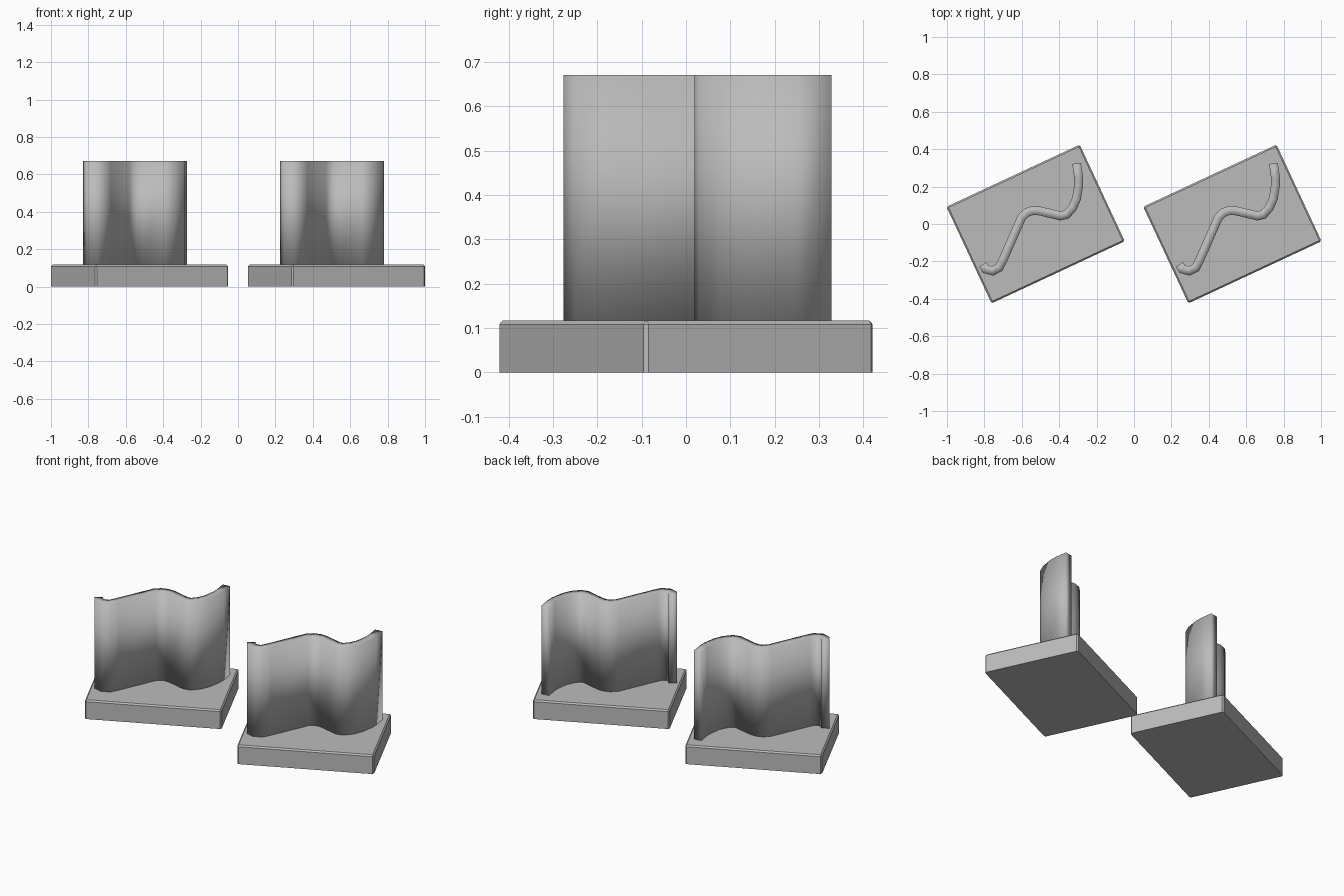
import bpy, bmesh, math
from mathutils import Matrix

default_cube = bpy.data.objects.get("Cube")
if default_cube:
    bpy.data.objects.remove(default_cube)

BASE_TOP, WALL_TOP = 0.117, 0.67

grey = bpy.data.materials.new("plain_grey")
grey.use_nodes = True
colour = (0.5, 0.5, 0.5, 1)
grey.diffuse_color = colour
grey.node_tree.nodes["Principled BSDF"].inputs["Base Color"].default_value = colour


def add_object(name, bm, x):
    mesh = bpy.data.meshes.new(name)
    bm.to_mesh(mesh)
    bm.free()
    mesh.materials.append(grey)
    obj = bpy.data.objects.new(name, mesh)
    obj.location.x = x
    bpy.context.collection.objects.link(obj)
    return obj


# Turned slab, chamfered everywhere except around its underside
def add_base(name, x):
    bm = bmesh.new()
    bmesh.ops.create_cube(bm, size=1)
    bmesh.ops.scale(bm, vec=(0.786, 0.57, BASE_TOP), verts=bm.verts)
    bmesh.ops.translate(bm, vec=(0, 0, BASE_TOP / 2), verts=bm.verts)
    edges = [e for e in bm.edges if max(v.co.z for v in e.verts) > 0.01]
    bmesh.ops.bevel(bm, geom=edges, offset=0.0085, segments=1, affect='EDGES')
    bmesh.ops.rotate(bm, matrix=Matrix.Rotation(math.radians(25), 3, 'Z'), verts=bm.verts)
    add_object(name, bm, x)


# Wavy upright wall: a path drawn upward, then thickened
PATH = [(-.283, -.217), (-.267, -.241), (-.23, -.251), (-.195, -.233),
        (-.176, -.195), (-.075, .035), (-.048, .061), (-.016, .072),
        (.021, .07), (.134, .043), (.166, .051), (.198, .088),
        (.219, .136), (.23, .206), (.23, .25), (.219, .324)]


def add_wall(name, x):
    bm = bmesh.new()
    low = [bm.verts.new((px, py, BASE_TOP - 0.001)) for px, py in PATH]
    high = [bm.verts.new((px, py, WALL_TOP)) for px, py in PATH]
    for i in range(len(PATH) - 1):
        face = bm.faces.new((low[i], low[i + 1], high[i + 1], high[i]))
        face.smooth = True
    wall = add_object(name, bm, x)
    thick = wall.modifiers.new("thickness", 'SOLIDIFY')
    thick.thickness = 0.047
    thick.offset = 0
    thick.use_even_offset = True


for side, x in (("right", -0.526), ("left", 0.526)):
    add_base(side + "_base", x)
    add_wall(side + "_wavy_wall", x)
